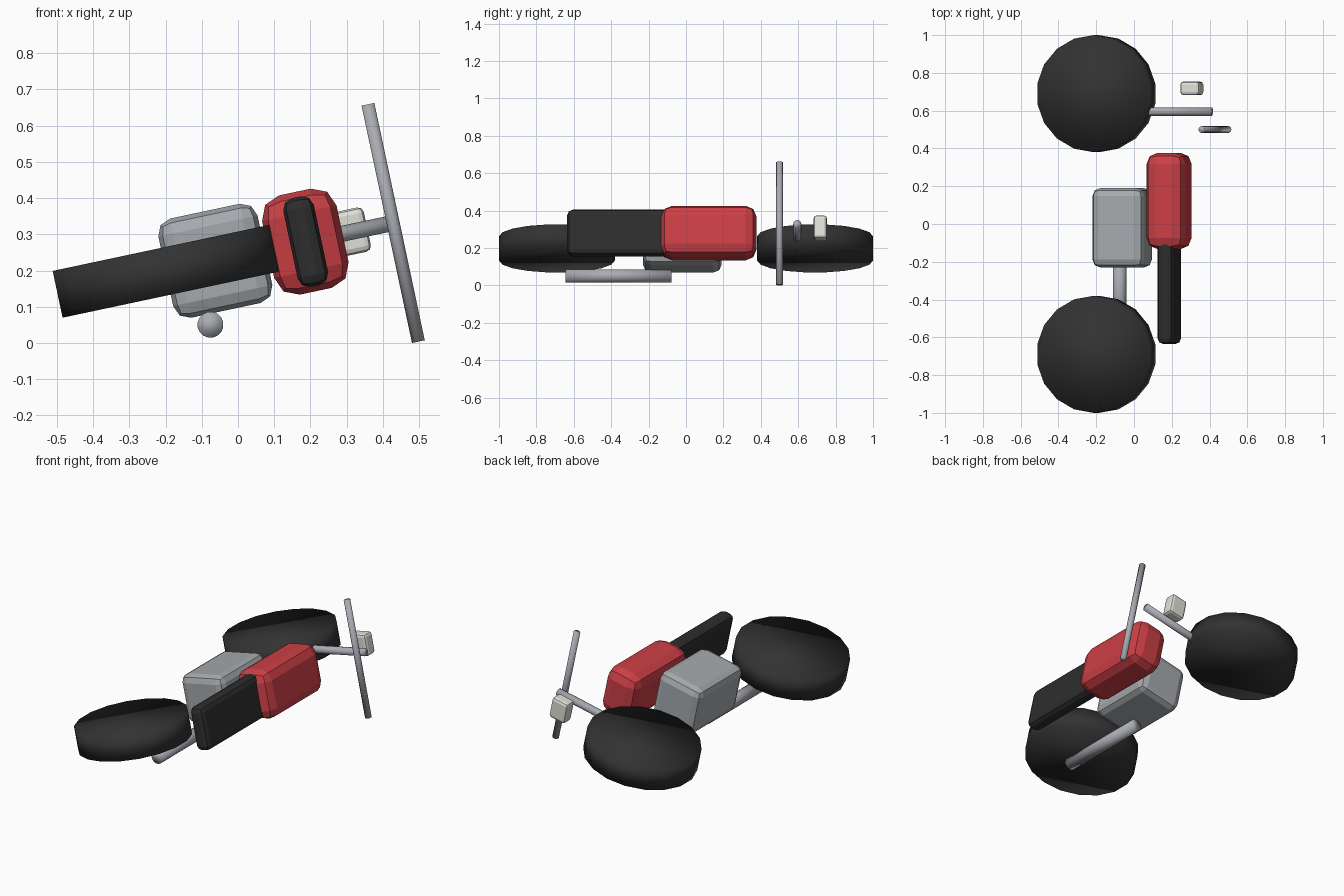
import bpy, bmesh, math
from mathutils import Matrix

if "Cube" in bpy.data.objects:
    bpy.data.objects.remove(bpy.data.objects["Cube"], do_unlink=True)

# The bike lies on its side: local x is the bike's up, local z its sideways axis
LEAN = Matrix.Rotation(math.radians(-12), 4, 'Y')
MID = 0.235   # height of the bike's centre plane along local z


def material(name, rgb):
    m = bpy.data.materials.new(name)
    m.use_nodes = True
    m.diffuse_color = (*rgb, 1)
    m.node_tree.nodes["Principled BSDF"].inputs["Base Color"].default_value = (*rgb, 1)
    return m


rubber = material("black_rubber", (0.032, 0.032, 0.032))
leather = material("black_leather", (0.026, 0.026, 0.026))
red = material("red_paint", (0.6, 0.05, 0.06))
grey = material("grey_metal", (0.38, 0.4, 0.42))
steel = material("light_steel", (0.4, 0.41, 0.45))
cream = material("cream_glass", (0.75, 0.74, 0.68))


def finish(name, bm, mat, loc, smooth):
    mesh = bpy.data.meshes.new(name)
    for f in bm.faces:
        f.smooth = smooth
    bm.to_mesh(mesh)
    bm.free()
    mesh.materials.append(mat)
    ob = bpy.data.objects.new(name, mesh)
    bpy.context.collection.objects.link(ob)
    ob.matrix_world = LEAN @ Matrix.Translation(loc)
    return ob


def block(name, mat, loc, size, bevel):
    bm = bmesh.new()
    bmesh.ops.create_cube(bm, size=1)
    bmesh.ops.scale(bm, vec=size, verts=bm.verts)
    ob = finish(name, bm, mat, loc, False)
    mod = ob.modifiers.new("rounded_edges", 'BEVEL')
    mod.width, mod.segments = bevel, 2


def rod(name, mat, loc, radius, length, axis='Z', sides=12):
    bm = bmesh.new()
    turn = {'X': Matrix.Rotation(math.pi / 2, 4, 'Y'),
            'Y': Matrix.Rotation(math.pi / 2, 4, 'X'),
            'Z': Matrix.Identity(4)}[axis]
    bmesh.ops.create_cone(bm, cap_ends=True, segments=sides, radius1=radius,
                          radius2=radius, depth=length, matrix=turn)
    finish(name, bm, mat, loc, True)


# Wheels
for name, y in (("front_wheel", 0.69), ("rear_wheel", -0.69)):
    rod(name, rubber, (-0.154, y, MID), 0.31, 0.132, sides=18)

# Body
block("engine", grey, (-0.014, -0.02, MID), (0.28, 0.42, 0.28), 0.042)
block("fuel_tank", red, (0.24, 0.122, MID), (0.21, 0.51, 0.28), 0.06)
block("seat", leather, (0.241, -0.345, MID), (0.086, 0.58, 0.25), 0.03)
block("headlight", cream, (0.363, 0.718, MID), (0.104, 0.072, 0.125), 0.016)

# Fork, handlebar and exhaust
rod("fork", steel, (0.16, 0.595, MID), 0.022, 0.625, 'X')
rod("handlebar", steel, (0.488, 0.5, MID), 0.018, 0.67)
rod("exhaust", steel, (-0.064, -0.36, 0.065), 0.036, 0.567, 'Y', 16)
